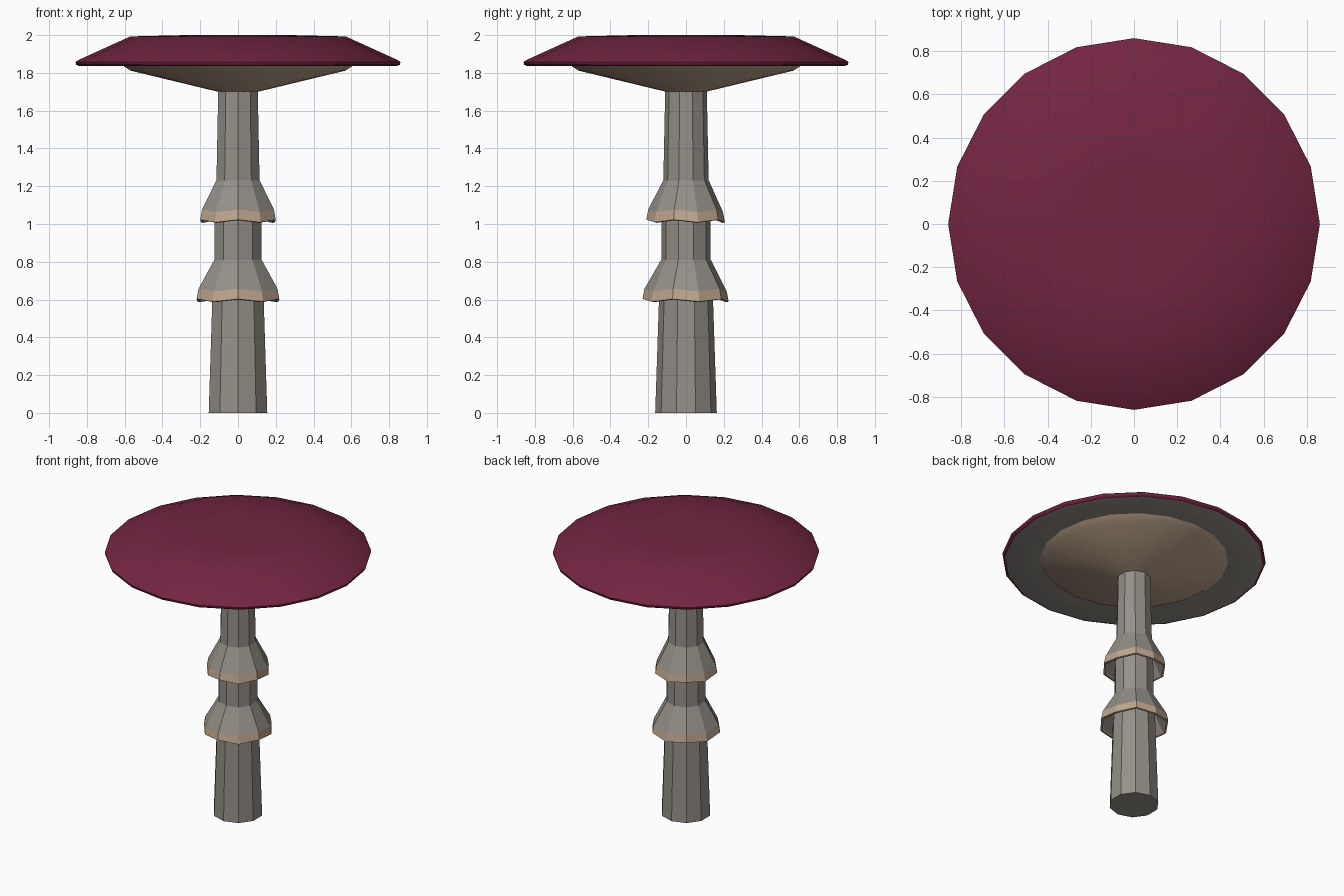
import bpy, bmesh, math

if "Cube" in bpy.data.objects:
    bpy.data.objects.remove(bpy.data.objects["Cube"])


def material(name, rgb):
    m = bpy.data.materials.new(name)
    m.diffuse_color = (*rgb, 1)
    m.use_nodes = True
    m.node_tree.nodes["Principled BSDF"].inputs["Base Color"].default_value = m.diffuse_color
    return m


STEM = material("stem_grey", (0.30, 0.275, 0.245))
TAN = material("tan", (0.52, 0.38, 0.27))
RED = material("cap_red", (0.17, 0.018, 0.055))


def lathe(name, profile, sides, mats, smooth=None, start=-math.pi / 2):
    """Revolve (radius, z, ripple) points; mats gives (material, index per band)."""
    bm = bmesh.new()
    rings = []
    for r, z, ripple in profile:
        if r == 0:
            rings.append([bm.verts.new((0, 0, z))] * sides)
            continue
        ring = []
        for i in range(sides):
            a = start + math.tau * i / sides
            s = 1 if i % 2 == 0 else -1      # every other corner is lifted
            rr = r + 0.3 * s * ripple
            ring.append(bm.verts.new((rr * math.cos(a), rr * math.sin(a), z + s * ripple)))
        rings.append(ring)
    materials, bands = mats
    for k in range(len(rings) - 1):
        lo, hi = rings[k], rings[k + 1]
        for i in range(sides):
            j = (i + 1) % sides
            vs = list(dict.fromkeys((lo[i], lo[j], hi[j], hi[i])))
            f = bm.faces.new(vs)
            f.material_index = bands[k]
    mesh = bpy.data.meshes.new(name)
    bm.to_mesh(mesh)
    bm.free()
    for m in materials:
        mesh.materials.append(m)
    ob = bpy.data.objects.new(name, mesh)
    bpy.context.collection.objects.link(ob)
    if smooth is not None:
        bpy.ops.object.select_all(action='DESELECT')
        bpy.context.view_layer.objects.active = ob
        ob.select_set(True)
        bpy.ops.object.shade_smooth_by_angle(angle=math.radians(smooth))
    return ob


# Tapered ten-sided stem
lathe("stem", [(0, 0, 0), (0.163, 0, 0), (0.143, 0.6, 0), (0.131, 0.81, 0),
               (0.13, 1.02, 0), (0.12, 1.23, 0), (0.11, 1.71, 0)],
      10, ([STEM], [0] * 6))

# Two flared skirts with a rippled tan hem, hollow underneath
for name, top, neck, hem, rim in (("upper_skirt", 1.23, 0.121, 1.07, 0.208),
                                  ("lower_skirt", 0.81, 0.132, 0.65, 0.228)):
    lathe(name, [(neck, top - 0.07, 0), (rim - 0.025, hem - 0.045, 0.007),
                 (rim - 0.013, hem - 0.057, 0.007), (rim, hem - 0.054, 0.007),
                 (rim - 0.01, hem, 0.007), (neck, top, 0)],
          10, ([STEM, TAN], [0, 1, 1, 1, 0]))

# Broad cap with a rolled rim and flat grey underside
lathe("cap", [(0.58, 1.842, 0), (0.84, 1.836, 0), (0.857, 1.843, 0), (0.86, 1.858, 0),
              (0.845, 1.868, 0), (0.57, 1.993, 0), (0.28, 2.0, 0), (0, 2.0, 0)],
      20, ([STEM, RED], [0, 1, 1, 1, 1, 1, 1]), smooth=60)

# Shallow gill cone joining stem and cap
lathe("gills", [(0.105, 1.70, 0), (0.57, 1.812, 0), (0.615, 1.842, 0)],
      20, ([TAN], [0, 0]), smooth=40)
